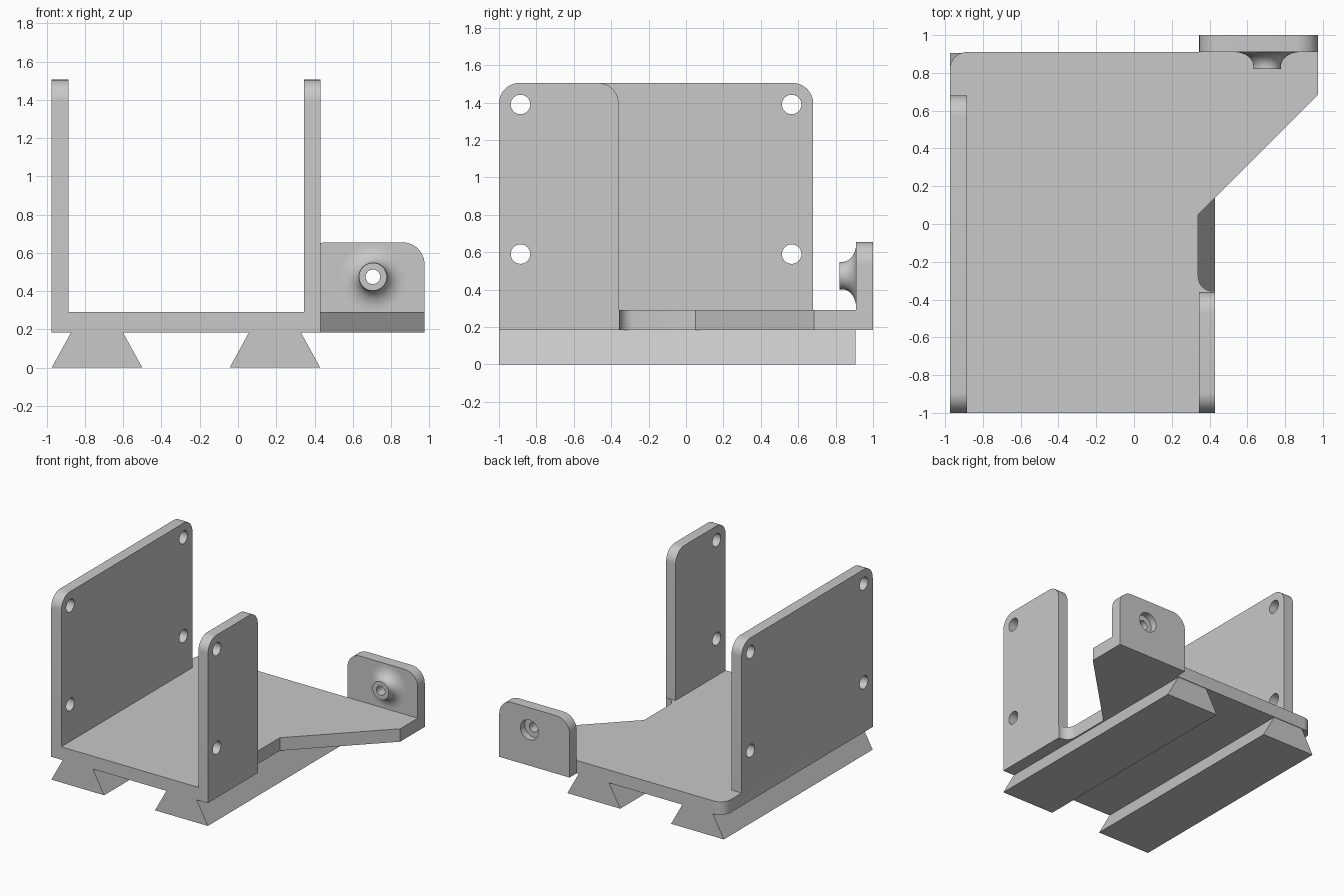
import bpy, bmesh, math
from mathutils import Vector

cube = bpy.data.objects.get("Cube")
if cube:
    bpy.data.objects.remove(cube, do_unlink=True)

grey = bpy.data.materials.new("light grey")
grey.use_nodes = True
GREY = (0.58, 0.58, 0.58, 1)
grey.diffuse_color = GREY
grey.node_tree.nodes["Principled BSDF"].inputs["Base Color"].default_value = GREY

# Which world point a profile point (u, v) at depth d stands for
PLACE = {
    "x": lambda u, v, d: (d, u, v),
    "y": lambda u, v, d: (u, d, v),
    "z": lambda u, v, d: (u, v, d),
}


def rounded(corners, steps=10):
    """Outline from (u, v, radius) corners, each with a tangent arc."""
    out = []
    for i, (u, v, r) in enumerate(corners):
        p = Vector((u, v))
        if not r:
            out.append(p)
            continue
        a = (Vector(corners[i - 1][:2]) - p).normalized()
        b = (Vector(corners[(i + 1) % len(corners)][:2]) - p).normalized()
        half = a.angle(b) / 2
        centre = p + (a + b).normalized() * r / math.sin(half)
        start = p + a * r / math.tan(half) - centre
        end = p + b * r / math.tan(half) - centre
        sweep = start.angle_signed(end)
        for k in range(steps + 1):
            t = -sweep * k / steps
            c, s = math.cos(t), math.sin(t)
            out.append(centre + Vector((start.x * c - start.y * s, start.x * s + start.y * c)))
    return out


def finish(name, bm):
    bmesh.ops.recalc_face_normals(bm, faces=bm.faces)
    mesh = bpy.data.meshes.new(name)
    bm.to_mesh(mesh)
    bm.free()
    mesh.materials.append(grey)
    ob = bpy.data.objects.new(name, mesh)
    bpy.context.collection.objects.link(ob)
    return ob


def prism(name, corners, axis, lo, hi):
    bm = bmesh.new()
    rings = [[bm.verts.new(PLACE[axis](p.x, p.y, d)) for p in rounded(corners)] for d in (lo, hi)]
    n = len(rings[0])
    for ring in rings:
        bm.faces.new(ring)
    for i in range(n):
        j = (i + 1) % n
        bm.faces.new((rings[0][i], rings[0][j], rings[1][j], rings[1][i]))
    return finish(name, bm)


def lathe(name, profile, x, z, segments=48):
    """Closed (radius, y) profile turned about an axis along y."""
    bm = bmesh.new()
    rings = []
    for i in range(segments):
        a = math.tau * i / segments
        rings.append([bm.verts.new((x + r * math.cos(a), y, z + r * math.sin(a))) for r, y in profile])
    n = len(profile)
    for i in range(segments):
        a, b = rings[i], rings[(i + 1) % segments]
        for k in range(n):
            m = (k + 1) % n
            bm.faces.new((a[k], a[m], b[m], b[k]))
    return finish(name, bm)


def drill(ob, axis, u, v, radius, lo, hi):
    """Cut a round hole, then discard the cutter."""
    circle = [(u + radius * math.cos(math.tau * i / 40), v + radius * math.sin(math.tau * i / 40), 0)
              for i in range(40)]
    cutter = prism("hole_cutter", circle, axis, lo, hi)
    cutter.hide_render = True
    mod = ob.modifiers.new("hole", "BOOLEAN")
    mod.operation, mod.solver, mod.object = "DIFFERENCE", "EXACT", cutter
    bpy.context.view_layer.objects.active = ob
    bpy.ops.object.modifier_apply(modifier=mod.name)
    bpy.data.objects.remove(cutter, do_unlink=True)


BOTTOM, FLOOR, TOP = 0.185, 0.29, 1.505
LEFT, RIGHT = -0.975, 0.975
WALL_R, BACK = 0.43, 0.91
parts = []

# Base plate with a notch and a slanted arm reaching to the ear
parts.append(prism("base_plate", [
    (LEFT, -1, 0), (WALL_R, -1, 0), (WALL_R, -0.355, 0), (0.34, -0.355, 0.075),
    (0.34, 0.05, 0), (RIGHT, 0.685, 0), (RIGHT, BACK, 0), (LEFT, BACK, 0.09)],
    "z", BOTTOM, FLOOR))

# Dovetail rails under the plate
for name, x in (("right_rail", -0.737), ("left_rail", 0.193)):
    parts.append(prism(name, [
        (x - 0.237, 0, 0), (x + 0.237, 0, 0), (x + 0.135, BOTTOM, 0), (x - 0.135, BOTTOM, 0)],
        "y", -1, 0.905))

# Upright walls with mounting holes
for name, lo, hi, end, holes in (
        ("right_wall", LEFT, -0.885, 0.68, (-0.885, 0.565)),
        ("left_wall", 0.345, WALL_R, -0.36, (-0.885,))):
    wall = prism(name, [(-1, FLOOR, 0), (end, FLOOR, 0), (end, TOP, 0.11), (-1, TOP, 0.11)],
                 "x", lo, hi)
    for y in holes:
        for z in (0.59, 1.39):
            drill(wall, "x", y, z, 0.052, lo - 0.1, hi + 0.1)
    parts.append(wall)

# Ear at the back, drilled and counterbored from behind
EAR_X, EAR_Z, BORE = 0.705, 0.475, 0.038
ear = prism("ear", [(0.345, BOTTOM, 0), (RIGHT, BOTTOM, 0), (RIGHT, 0.655, 0.115), (0.345, 0.655, 0.115)],
            "y", BACK, 1)
drill(ear, "y", EAR_X, EAR_Z, BORE, BACK - 0.1, 1.1)
drill(ear, "y", EAR_X, EAR_Z, 0.08, 0.945, 1.1)
parts.append(ear)

# Flared boss on the front of the ear
TIP, FLARE = 0.82, 0.075
profile = [(BORE, BACK), (BORE, TIP), (0.073, TIP)]
for k in range(13):
    a = math.pi / 2 * k / 12
    profile.append((0.073 + 0.1 * (1 - math.cos(a)), BACK - FLARE * (1 - math.sin(a))))
parts.append(lathe("ear_boss", profile, EAR_X, EAR_Z))

# Smooth curved faces, keep edges crisp
bpy.ops.object.select_all(action="DESELECT")
for ob in parts:
    ob.select_set(True)
bpy.context.view_layer.objects.active = parts[0]
bpy.ops.object.shade_smooth_by_angle(angle=math.radians(30))
